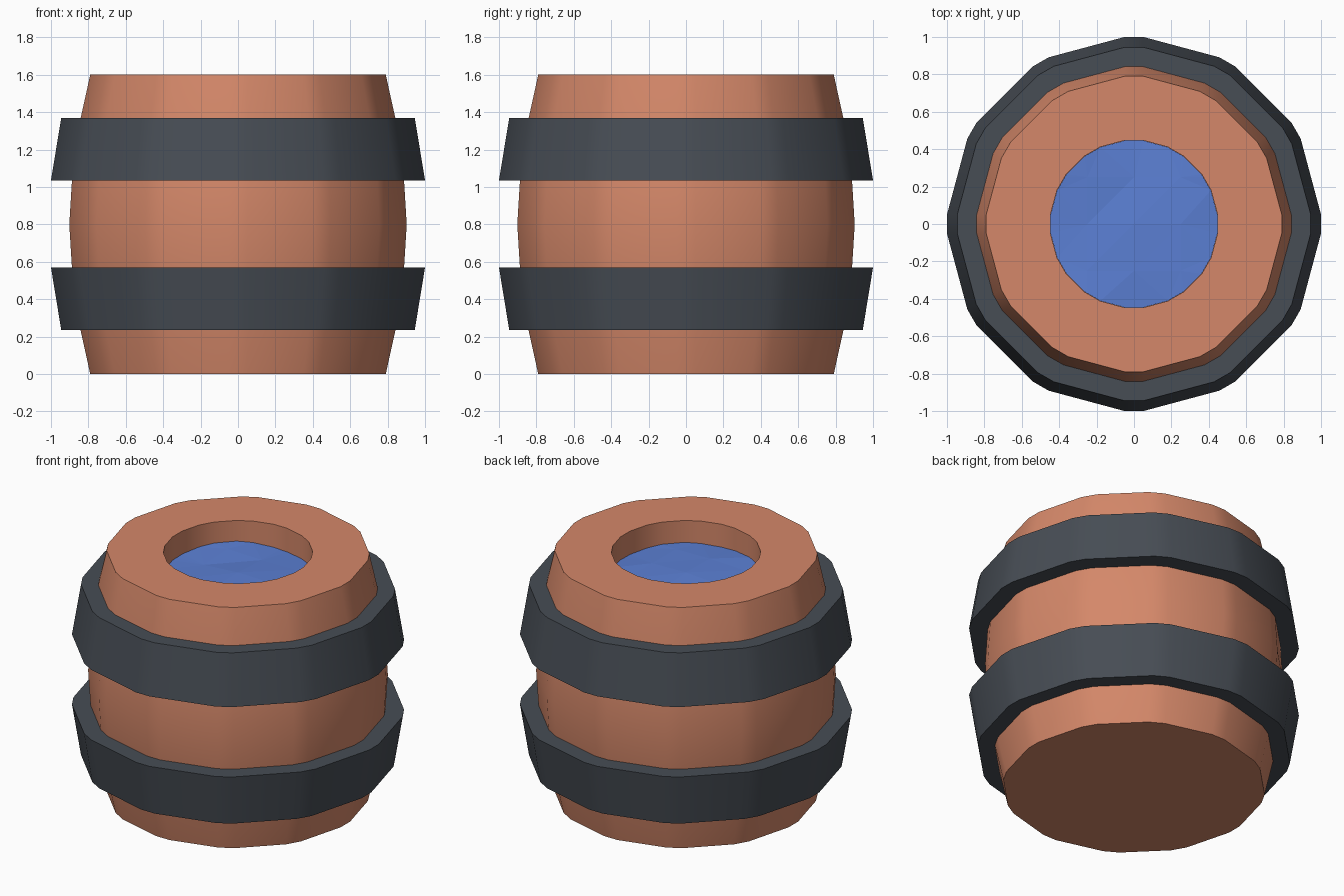
import bpy, bmesh, math

if "Cube" in bpy.data.objects:
    bpy.data.objects.remove(bpy.data.objects["Cube"])


def material(name, rgb):
    m = bpy.data.materials.new(name)
    m.diffuse_color = (*rgb, 1)
    m.use_nodes = True
    m.node_tree.nodes["Principled BSDF"].inputs["Base Color"].default_value = m.diffuse_color
    return m


WOOD = material("warm_wood", (0.66, 0.245, 0.142))
IRON = material("dark_iron", (0.063, 0.074, 0.090))
WATER = material("blue_water", (0.105, 0.215, 0.66))


def ring_points(apothem, z, chamfer=0.05):
    """12-sided outline whose corners are cut by a short flat."""
    pts = []
    for k in range(12):
        a = math.radians(30 * k)
        for s in (-chamfer, chamfer):
            pts.append((apothem * math.cos(a) - s * math.sin(a),
                        apothem * math.sin(a) + s * math.cos(a), z))
    return pts


def finish(bm, name, mat, angle=35):
    bmesh.ops.recalc_face_normals(bm, faces=bm.faces)
    mesh = bpy.data.meshes.new(name)
    bm.to_mesh(mesh)
    bm.free()
    mesh.materials.append(mat)
    ob = bpy.data.objects.new(name, mesh)
    bpy.context.collection.objects.link(ob)
    bpy.context.view_layer.objects.active = ob
    ob.select_set(True)
    if angle:
        bpy.ops.object.shade_smooth_by_angle(angle=math.radians(angle))
    ob.select_set(False)
    return ob


def lathe(name, profile, mat, closed=False):
    bm = bmesh.new()
    rings = [[bm.verts.new(p) for p in ring_points(r, z)] for r, z in profile]
    n = len(rings[0])
    pairs = list(zip(rings, rings[1:]))
    if closed:
        pairs.append((rings[-1], rings[0]))
    for a, b in pairs:
        for i in range(n):
            j = (i + 1) % n
            bm.faces.new((a[i], a[j], b[j], b[i]))
    if not closed:
        bm.faces.new(rings[0])
        bm.faces.new(rings[-1])
    return finish(bm, name, mat)


# Bulging body with a round well in the top
lathe("barrel_body", [(0.79, 0), (0.842, 0.235), (0.888, 0.57), (0.902, 0.8),
                      (0.888, 1.03), (0.842, 1.365), (0.79, 1.6),
                      (0.447, 1.6), (0.447, 1.42)], WOOD)

# Two tapered hoops, mirrored about the middle of the barrel
hoop = [(1.0, 1.035), (0.945, 1.37), (0.835, 1.37), (0.88, 1.035)]
lathe("upper_hoop", hoop, IRON, True)
lathe("lower_hoop", [(r, 1.605 - z) for r, z in hoop], IRON, True)

# Faceted water surface, gently uneven
bm = bmesh.new()
bm.faces.new([bm.verts.new(p) for p in ring_points(0.446, 0)])
for normal in ((1, 0, 0), (0, 1, 0)):
    for d in (-0.25, 0.0, 0.25):
        bmesh.ops.bisect_plane(bm, geom=bm.verts[:] + bm.edges[:] + bm.faces[:],
                               plane_co=[c * d for c in normal], plane_no=normal)
bmesh.ops.triangulate(bm, faces=bm.faces[:])
for v in bm.verts:
    v.co.z = 1.455 + 0.012 * math.sin(7 * v.co.x + 1) * math.cos(6 * v.co.y + 0.5)
finish(bm, "water_surface", WATER, 0)
